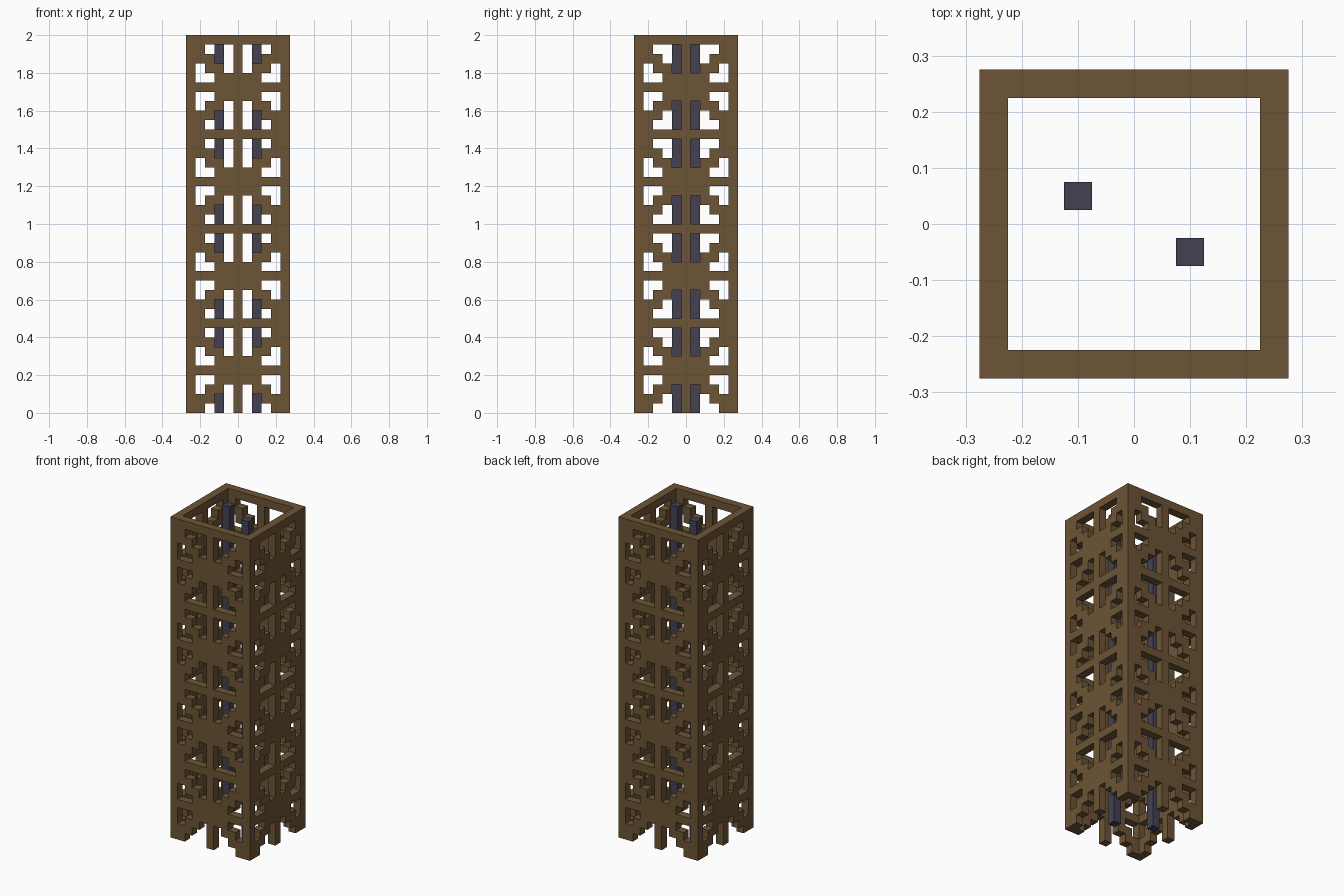
import bpy
import bmesh
from mathutils import Vector

UNIT = 0.05          # edge of one block
SIDE = 11            # blocks across
HEIGHT = 40          # blocks up
MID = SIDE // 2

old = bpy.data.objects.get("Cube")
if old:
    bpy.data.objects.remove(old, do_unlink=True)


def make_material(name, rgb):
    mat = bpy.data.materials.new(name)
    mat.use_nodes = True
    color = (*rgb, 1.0)
    mat.diffuse_color = color
    mat.node_tree.nodes["Principled BSDF"].inputs["Base Color"].default_value = color
    return mat


brown = make_material("brown_wood", (0.15, 0.089, 0.036))
slate = make_material("dark_slate", (0.056, 0.053, 0.08))

# Lattice rows from a full band down to the next one: left half plus the
# middle post, '#' solid and '.' open; mirrored sideways and downwards.
HALF = ["######", "##...#", "###..#", "#.##.#", "#..###", "######"]
PATTERN = HALF + HALF[4:0:-1]


def solid(col, level):
    row = PATTERN[(HEIGHT - 1 - level) % len(PATTERN)]
    return row[MID - abs(col - MID)] == "#"


# Hollow square shell of blocks, one block thick
cells = set()
for level in range(HEIGHT):
    for i in range(SIDE):
        if solid(i, level):
            for edge in (0, SIDE - 1):
                cells.add((i, edge, level))
                cells.add((edge, i, level))


def build_blocks(name, blocks, mat):
    """Make one mesh from the outer faces of a set of blocks."""
    bm = bmesh.new()
    verts = {}

    def vert(p):
        key = tuple(round(c) for c in p)
        if key not in verts:
            x, y, z = key
            verts[key] = bm.verts.new(((x - SIDE / 2) * UNIT, (y - SIDE / 2) * UNIT, z * UNIT))
        return verts[key]

    axes = [Vector(a) for a in ((1, 0, 0), (0, 1, 0), (0, 0, 1))]
    for cell in blocks:
        base = Vector(cell)
        for k in range(3):
            n, u, v = axes[k], axes[(k + 1) % 3], axes[(k + 2) % 3]
            for sign in (-1, 1):
                if tuple(int(c) for c in base + n * sign) in blocks:
                    continue
                p = base + n if sign > 0 else base
                loop = [p, p + u, p + u + v, p + v]
                bm.faces.new([vert(q) for q in loop[::sign]])
    mesh = bpy.data.meshes.new(name)
    bm.to_mesh(mesh)
    bm.free()
    mesh.materials.append(mat)
    obj = bpy.data.objects.new(name, mesh)
    bpy.context.collection.objects.link(obj)
    return obj


build_blocks("lattice_tower", cells, brown)

# Two full-height inner rods, placed diagonally
for name, side in (("left_rod", 1), ("right_rod", -1)):
    bpy.ops.mesh.primitive_cube_add(size=1, location=(0.1 * side, -0.05 * side, 1))
    rod = bpy.context.object
    rod.name = name
    rod.scale = (UNIT, UNIT, HEIGHT * UNIT)
    bpy.ops.object.transform_apply(location=False, rotation=False, scale=True)
    rod.data.materials.append(slate)
